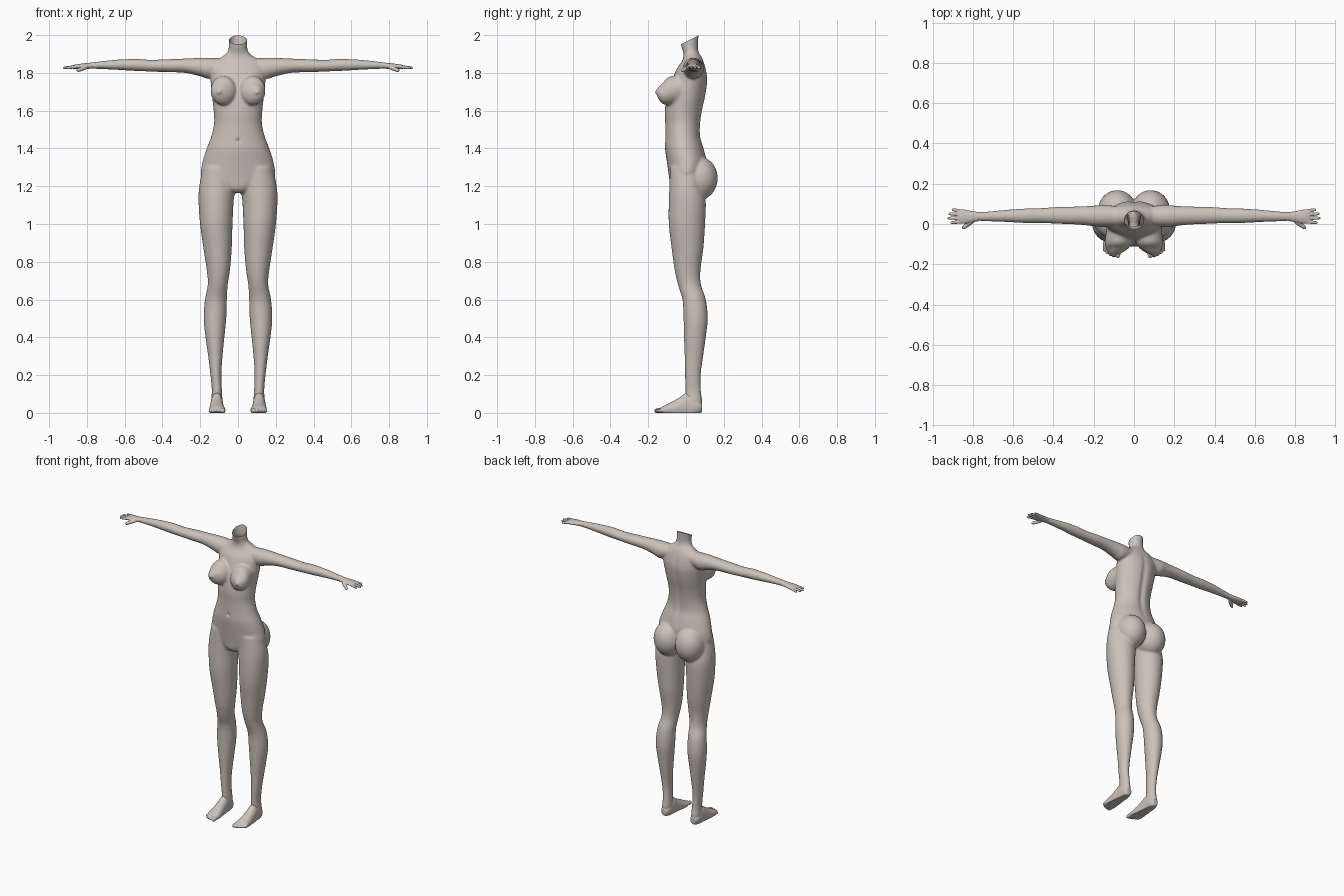
import bpy, bmesh, math
from mathutils import Vector

skin = bpy.data.materials.new("warm_beige")
skin.diffuse_color = (0.60, 0.54, 0.49, 1)


def spline(rows, steps=5):
    """Catmull-Rom interpolation through rows of equal length."""
    out = []
    for i in range(len(rows) - 1):
        a, b, c, d = (rows[max(0, min(len(rows) - 1, i + k))] for k in (-1, 0, 1, 2))
        for s in range(steps):
            t = s / steps
            out.append([0.5 * (2 * q + (r - p) * t + (2 * p - 5 * q + 4 * r - w) * t * t
                               + (3 * q - p - 3 * r + w) * t ** 3)
                        for p, q, r, w in zip(a, b, c, d)])
    return out + [list(rows[-1])]


def loft(bm, rings, n=32):
    """Closed skin over rings given as (centre, half axis u, half axis v)."""
    loops = []
    for c, u, v in rings:
        loops.append([bm.verts.new(c + u * math.cos(2 * math.pi * k / n)
                                   + v * math.sin(2 * math.pi * k / n)) for k in range(n)])
    faces = [bm.faces.new((a[k], a[(k + 1) % n], b[(k + 1) % n], b[k]))
             for a, b in zip(loops, loops[1:]) for k in range(n)]
    faces += [bm.faces.new(loops[0]), bm.faces.new(loops[-1])]
    bmesh.ops.recalc_face_normals(bm, faces=faces)


def loft_z(bm, rows, s=1):      # rows: z, cx, rx, cy, ry
    loft(bm, [(Vector((s * cx, cy, z)), Vector((rx, 0, 0)), Vector((0, ry, 0)))
              for z, cx, rx, cy, ry in spline(rows)])


def loft_x(bm, rows, s=1):      # rows: x, cy, ry, cz, rz
    loft(bm, [(Vector((s * x, cy, cz)), Vector((0, ry, 0)), Vector((0, 0, rz)))
              for x, cy, ry, cz, rz in spline(rows)])


def loft_y(bm, rows, s=1):      # rows: y, cx, rx, cz, rz
    loft(bm, [(Vector((s * cx, y, cz)), Vector((rx, 0, 0)), Vector((0, 0, rz)))
              for y, cx, rx, cz, rz in spline(rows)])


def digit(bm, a, b, r, s):
    """Tapered round-ended finger or toe from a to b."""
    a, b = Vector((s * a[0], a[1], a[2])), Vector((s * b[0], b[1], b[2]))
    d = b - a
    u = d.orthogonal().normalized()
    v = d.normalized().cross(u)
    prof = ((0, 0.8), (0.2, 1), (0.5, 0.97), (0.8, 0.9), (0.93, 0.7), (1, 0.35))
    loft(bm, [(a + d * t, u * r * k, v * r * k) for t, k in prof], 14)


def ball(bm, c, r, s):
    g = bmesh.ops.create_uvsphere(bm, u_segments=32, v_segments=20, radius=1)
    for v in g["verts"]:
        v.co = Vector((s * c[0] + v.co.x * r[0], c[1] + v.co.y * r[1], c[2] + v.co.z * r[2]))


def fuse(name, bm, voxel, rounds, finish):
    """Merge overlapping lofts into one smooth skin."""
    me = bpy.data.meshes.new(name)
    bm.to_mesh(me)
    bm.free()
    ob = bpy.data.objects.new(name, me)
    bpy.context.collection.objects.link(ob)
    m = ob.modifiers.new("fuse", 'REMESH')
    m.mode = 'VOXEL'
    m.voxel_size = voxel
    m = ob.modifiers.new("relax", 'SMOOTH')
    m.factor = 0.5
    m.iterations = rounds
    dg = bpy.context.evaluated_depsgraph_get()
    me = bpy.data.meshes.new_from_object(ob.evaluated_get(dg))
    ob.modifiers.clear()
    ob.data = me
    bm = bmesh.new()
    bm.from_mesh(me)
    finish(bm)
    bm.to_mesh(me)
    bm.free()
    me.materials.clear()
    me.materials.append(skin)
    me.shade_smooth()


def finish_body(bm):
    # open slanted neck
    bmesh.ops.bisect_plane(bm, geom=bm.verts[:] + bm.edges[:] + bm.faces[:],
                           plane_co=(0, 0.02, 1.975), plane_no=(0, -0.5, 1), clear_outer=True)
    for v in bm.verts:
        x, y, z = v.co
        if y > 0.03 and 1.33 < z < 1.88:      # spine groove
            fade = math.sin(math.pi * (z - 1.33) / 0.55)
            v.co.y -= 0.010 * fade * math.exp(-(x / 0.02) ** 2)
        if y < -0.05:                          # navel
            v.co.y += 0.014 * math.exp(-(x / 0.008) ** 2 - ((z - 1.44) / 0.010) ** 2)


def finish_foot(bm):
    for v in bm.verts:                         # flat sole
        v.co.z = max(v.co.z, 0)


# torso, hips and neck
body = bmesh.new()
loft_z(body, [(1.165, 0, .03, -.03, .03), (1.19, 0, .10, -.012, .07), (1.25, 0, .19, 0, .09),
              (1.32, 0, .19, .005, .105), (1.40, 0, .166, -.008, .103), (1.46, 0, .143, -.016, .094),
              (1.53, 0, .127, -.016, .094), (1.60, 0, .129, -.012, .10), (1.68, 0, .138, .002, .103),
              (1.76, 0, .146, .02, .095), (1.82, 0, .15, .028, .078), (1.86, 0, .125, .036, .058),
              (1.885, 0, .085, .034, .048), (1.91, 0, .056, .026, .041), (1.95, 0, .048, .018, .045),
              (2.04, 0, .05, .018, .053)])
for s in (1, -1):
    # leg
    loft_z(body, [(1.30, .10, .085, 0, .085), (1.20, .109, .096, .002, .09), (1.12, .116, .093, .007, .098),
                  (1.0, .115, .086, .005, .096), (.87, .108, .075, .008, .084), (.76, .104, .062, .008, .069),
                  (.68, .107, .053, .018, .061), (.60, .117, .058, .043, .062), (.50, .122, .060, .051, .064),
                  (.40, .122, .050, .047, .058), (.30, .120, .038, .042, .049), (.20, .117, .029, .036, .042),
                  (.12, .112, .027, .038, .041), (.06, .112, .030, .042, .044), (.025, .112, .027, .044, .038)], s)
    # arm
    loft_x(body, [(.06, .04, .045, 1.84, .035), (.15, .04, .055, 1.825, .055), (.20, .04, .051, 1.831, .049),
                  (.28, .042, .045, 1.838, .038), (.38, .043, .042, 1.838, .034), (.46, .042, .037, 1.838, .031),
                  (.54, .041, .036, 1.842, .032), (.64, .040, .030, 1.843, .027), (.72, .038, .025, 1.841, .021),
                  (.79, .037, .022, 1.838, .016)], s)
    # chest
    loft_y(body, [(-.02, .076, .06, 1.715, .075), (-.09, .078, .067, 1.705, .075), (-.12, .083, .056, 1.692, .058),
                  (-.142, .093, .036, 1.692, .037), (-.154, .10, .015, 1.697, .016), (-.166, .103, .006, 1.70, .006)], s)
    # buttock
    ball(body, (.083, .068, 1.242), (.096, .100, .115), s)
fuse("body", body, 0.007, 6, finish_body)

for s, side in ((1, "left"), (-1, "right")):
    # hand: palm, four fingers, thumb
    hand = bmesh.new()
    loft_x(hand, [(.765, .037, .0215, 1.839, .0165), (.81, .036, .029, 1.836, .015),
                  (.85, .037, .036, 1.833, .013), (.874, .038, .033, 1.831, .010)], s)
    for y0, y1, x1 in ((.011, .006, .913), (.029, .029, .927), (.047, .051, .923), (.063, .073, .905)):
        digit(hand, (.855, y0, 1.833), (x1, y1, 1.826), .0085, s)
    digit(hand, (.80, .016, 1.832), (.853, -.022, 1.811), .0115, s)
    fuse(side + "_hand", hand, 0.003, 3, lambda bm: None)

    # foot: heel to ball, five toes
    foot = bmesh.new()
    loft_y(foot, [(.086, .112, .018, .028, .022), (.06, .112, .031, .033, .043), (.01, .112, .033, .04, .068),
                  (-.04, .112, .037, .026, .052), (-.08, .111, .041, .018, .038), (-.115, .110, .044, .013, .026),
                  (-.135, .108, .036, .011, .016)], s)
    for x0, x1, y1, r in ((.082, .080, -.168, .0145), (.101, .102, -.166, .0105), (.117, .119, -.159, .010),
                          (.131, .134, -.149, .010), (.144, .148, -.136, .0095)):
        digit(foot, (x0, -.105, .016), (x1, y1, .010), r, s)
    fuse(side + "_foot", foot, 0.0035, 3, finish_foot)
